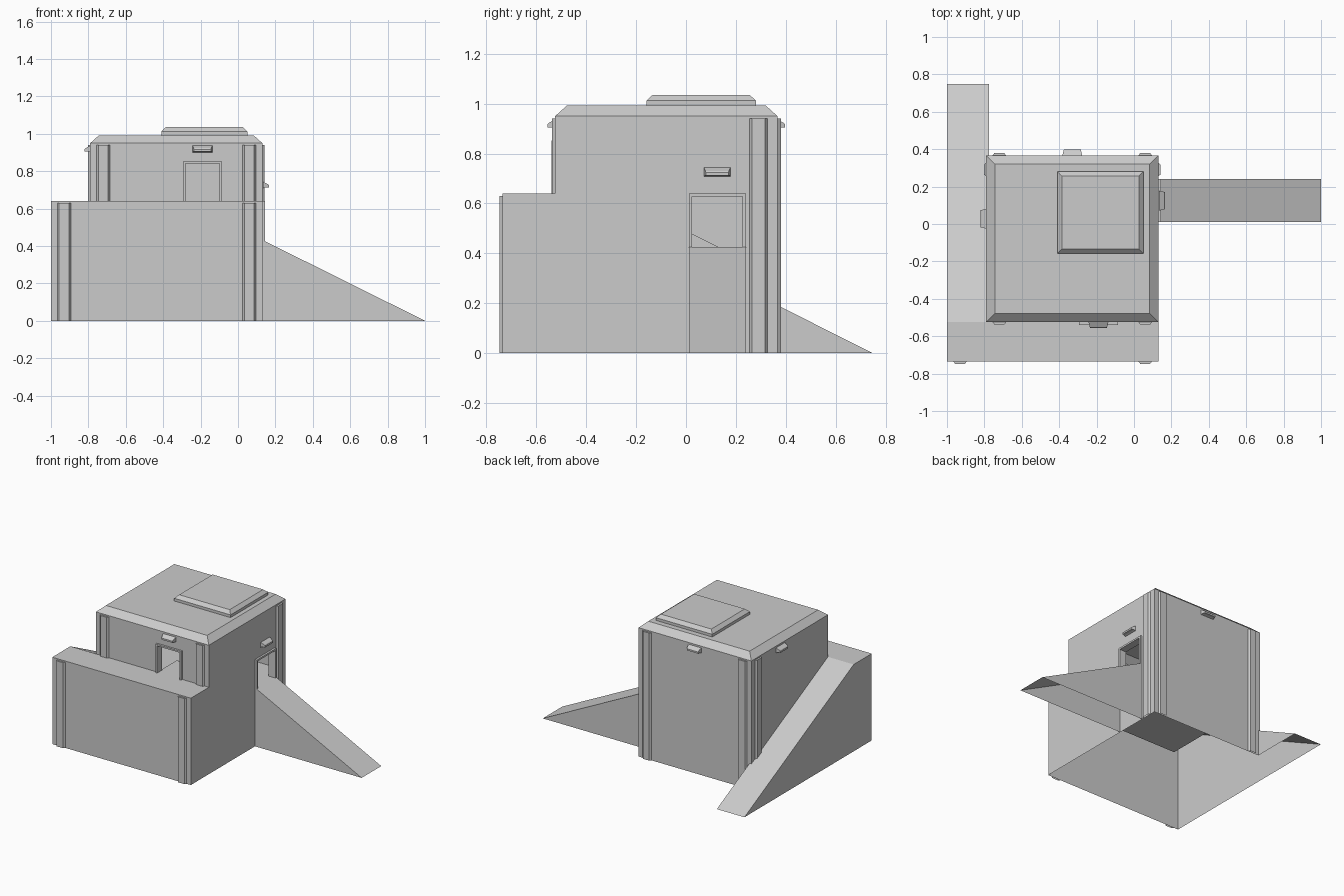
import bpy, bmesh
from mathutils import Vector, Matrix
from math import pi

if "Cube" in bpy.data.objects:
    bpy.data.objects.remove(bpy.data.objects["Cube"])

# Main dimensions
X0, X1, Y0, Y1 = -0.79, 0.13, -0.525, 0.367    # upper room
LX, LY, TIP = -1.0, -0.735, 0.748              # lower terrace and side ramp tip
LEDGE, DOOR, EAVE = 0.64, 0.425, 0.95          # heights


def mesh_object(name, polys):
    """Build one object from a list of polygons (lists of points)."""
    bm = bmesh.new()
    for p in polys:
        bm.faces.new([bm.verts.new(v) for v in p])
    bmesh.ops.remove_doubles(bm, verts=bm.verts, dist=1e-5)
    bmesh.ops.recalc_face_normals(bm, faces=bm.faces)
    me = bpy.data.meshes.new(name)
    bm.to_mesh(me)
    bm.free()
    ob = bpy.data.objects.new(name, me)
    bpy.context.collection.objects.link(ob)
    return ob


def at_x(x, pts):
    return [(x, a, b) for a, b in pts]


def at_y(y, pts):
    return [(a, y, b) for a, b in pts]


def rect(a0, b0, a1, b1):
    return [(a0, b0), (a1, b0), (a1, b1), (a0, b1)]


def loft(rings):
    """Side polygons between rings plus a cap on the last ring."""
    n = len(rings[0])
    polys = [[r[i], r[(i + 1) % n], s[(i + 1) % n], s[i]]
             for r, s in zip(rings, rings[1:]) for i in range(n)]
    return polys + [rings[-1]]


def stepped_slab(name, x0, y0, x1, y1, levels):
    """Rectangle lofted through (inset, z) levels."""
    return mesh_object(name, loft([[(x, y, z) for x, y in rect(x0 + i, y0 + i, x1 - i, y1 - i)]
                                   for i, z in levels]))


# Terrace with hollow underside
mesh_object("terrace", [
    at_y(LY, rect(LX, 0, X1, LEDGE)),
    [(x, y, LEDGE) for x, y in rect(LX, LY, X1, Y0)],
])

# Side ramp running back from the terrace
RX = -0.775
slope_z = lambda y: LEDGE * (TIP - y) / (TIP - Y0)
mesh_object("side_ramp", [
    at_x(LX, [(LY, 0), (TIP, 0), (Y0, LEDGE), (LY, LEDGE)]),
    at_x(RX, [(Y1, 0), (TIP, 0), (Y1, slope_z(Y1))]),
    [(LX, Y0, LEDGE), (RX, Y0, LEDGE), (RX, TIP, 0), (LX, TIP, 0)],
])

# Entrance ramp on the right
A, B, RS = 0.012, 0.24, 0.145
mesh_object("entrance_ramp", [
    *[at_y(y, [(X1, 0), (1, 0), (RS, DOOR), (X1, DOOR)]) for y in (A, B)],
    [(X1, A, DOOR), (RS, A, DOOR), (RS, B, DOOR), (X1, B, DOOR)],
    [(RS, A, DOOR), (1, A, 0), (1, B, 0), (RS, B, DOOR)],
])

# Room walls with openings for both doors
F0, F1, FT = -0.29, -0.09, 0.85
ymid = TIP - DOOR * (TIP - Y0) / LEDGE
mesh_object("right_wall", [at_x(X1, p) for p in (
    rect(LY, 0, Y0, LEDGE), [(Y0, 0), (A, 0), (A, EAVE), (Y0, EAVE)],
    rect(A, 0, B, DOOR), rect(A, LEDGE, B, EAVE), rect(B, 0, Y1, EAVE))])
mesh_object("back_wall", [at_y(Y1, [(RX, 0), (X1, 0), (X1, EAVE), (X0, EAVE), (X0, slope_z(Y1)),
                                    (RX, slope_z(Y1))])])
mesh_object("left_wall", [at_x(X0, [(Y0, DOOR), (ymid, DOOR), (Y1, slope_z(Y1)),
                                    (Y1, EAVE), (Y0, EAVE)])])
mesh_object("front_wall", [at_y(Y0, p) for p in (
    rect(X0, LEDGE, F0, EAVE), rect(F1, LEDGE, X1, EAVE), rect(F0, FT, F1, EAVE),
    rect(X0, DOOR, X1, LEDGE))])

# Interior floor and the inner ramp linking the doors
mesh_object("room_floor", [[(x, y, DOOR) for x, y in rect(X0, Y0, X1, Y1)]])
mesh_object("inner_ramp", [
    [(F0, Y0, LEDGE), (F1, Y0, LEDGE), (F1, -0.3, LEDGE), (F0, -0.3, LEDGE)],
    [(F0, -0.3, LEDGE), (F1, -0.3, LEDGE), (F1, 0.13, DOOR), (F0, 0.13, DOOR)],
    *[at_x(x, [(Y0, DOOR), (0.13, DOOR), (-0.3, LEDGE), (Y0, LEDGE)]) for x in (F0, F1)],
])

# Roof and hatch
stepped_slab("roof", X0, Y0, X1, Y1, [(0, EAVE), (0.047, 0.992)])
stepped_slab("roof_hatch", -0.41, -0.158, 0.05, 0.28, [(0, 0.99), (0, 1.012), (0.024, 1.035)])


# Wall details are drawn facing -y around a local origin, then turned to their wall
def place(ob, x, y, turns):
    ob.data.transform(Matrix.Translation((x, y, 0)) @ Matrix.Rotation(turns * pi / 2, 4, 'Z'))


def door_frame(name, x, y, turns, w, z0, z1, t):
    out = [(-w, z0), (-w, z1), (w, z1), (w, z0)]
    inn = [(-w + t, z0), (-w + t, z1 - t), (w - t, z1 - t), (w - t, z0)]
    polys = []
    for i in range(3):
        for d in (-0.015, 0.04):
            polys.append(at_y(d, [out[i], out[i + 1], inn[i + 1], inn[i]]))
        for s in (out, inn):
            polys.append([(*s[i][:1], -0.015, s[i][1]), (s[i + 1][0], -0.015, s[i + 1][1]),
                          (s[i + 1][0], 0.04, s[i + 1][1]), (s[i][0], 0.04, s[i][1])])
    place(mesh_object(name, polys), x, y, turns)


def pilaster(name, x, y, turns, z0, z1):
    prof = [(-0.036, 0), (-0.026, -0.013), (0.026, -0.013), (0.036, 0)]
    place(mesh_object(name, loft([[(a, b, z) for a, b in prof] for z in (z0, z1)])), x, y, turns)


def lamp_hood(name, x, y, turns, z):
    prof = [(0, 0.032), (-0.025, 0.018), (-0.03, 0.012), (-0.03, 0), (-0.012, 0), (0, -0.004)]
    ends = [[(s * (0.053 + 0.25 * b), b, z + c) for b, c in prof] for s in (-1, 1)]
    place(mesh_object(name, [ends[0]] + loft(ends)), x, y, turns)


door_frame("front_door_frame", -0.19, Y0, 0, 0.104, LEDGE, FT + 0.002, 0.012)
door_frame("right_door_frame", X1, (A + B) / 2, 1, 0.114, DOOR, LEDGE, 0.013)

for i, x in enumerate((-0.72, 0.06)):
    pilaster(f"front_pilaster_{i}", x, Y0, 0, LEDGE, 0.94)
    pilaster(f"back_pilaster_{i}", x, Y1, 2, 0, 0.94)
for i, x in enumerate((-0.93, 0.06)):
    pilaster(f"terrace_pilaster_{i}", x, LY, 0, 0, 0.63)
pilaster("right_pilaster", X1, 0.291, 1, 0, 0.94)
pilaster("left_pilaster", X0, 0.291, 3, 0.2, 0.94)

lamp_hood("front_lamp_hood", -0.19, Y0, 0, 0.905)
lamp_hood("back_lamp_hood", -0.33, Y1, 2, 0.905)
lamp_hood("left_lamp_hood", X0, 0.028, 3, 0.905)
lamp_hood("right_lamp_hood", X1 + 0.005, 0.125, 1, 0.712)
